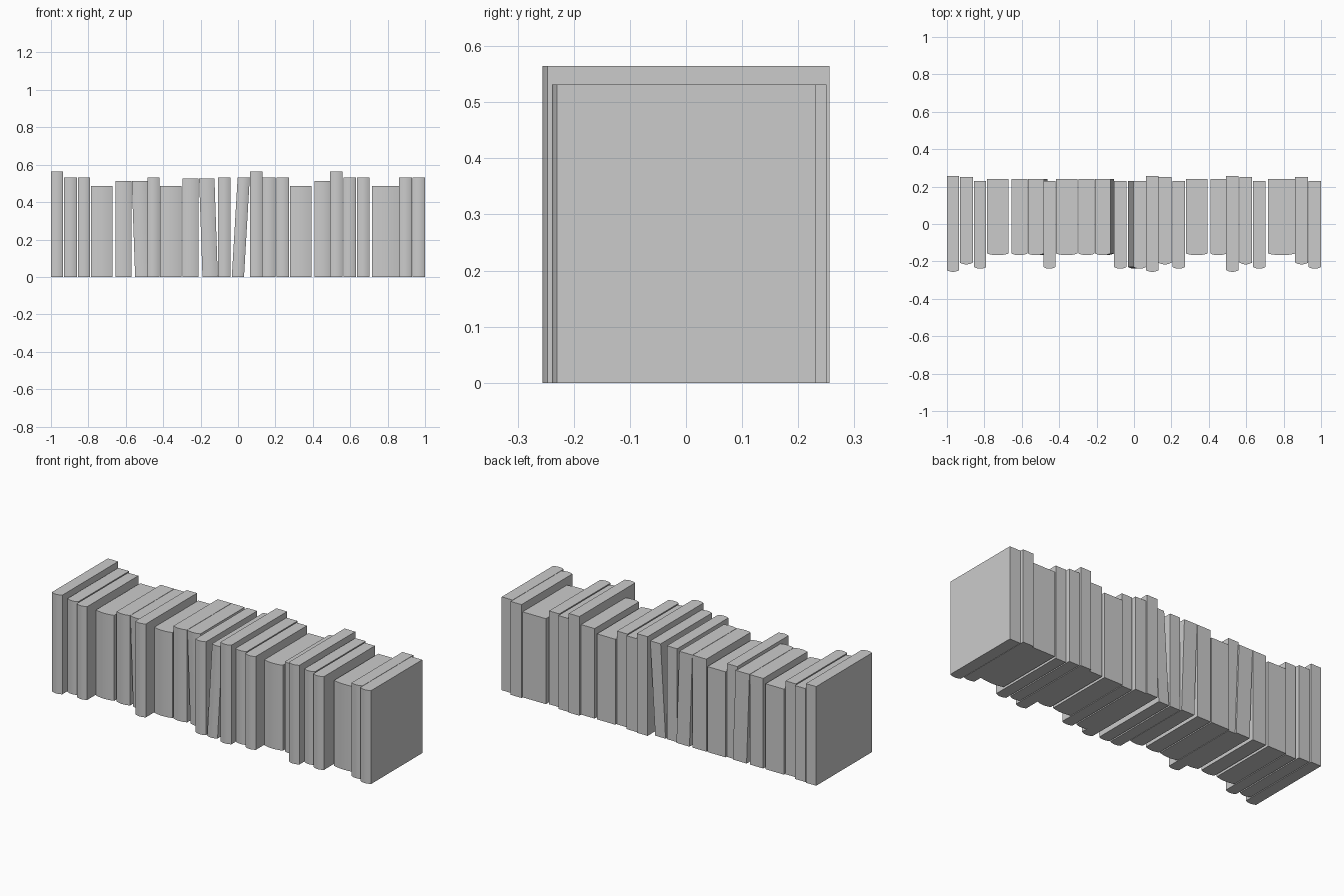
import bpy, bmesh, math

if "Cube" in bpy.data.objects:
    bpy.data.objects.remove(bpy.data.objects["Cube"])

# Book formats: height, spine (front) y, back y
FORMATS = {
    "tall":   (0.565, -0.256, 0.256),
    "medium": (0.532, -0.216, 0.25),
    "deep":   (0.532, -0.239, 0.231),
    "short":  (0.487, -0.167, 0.24),
    "thick":  (0.513, -0.167, 0.24),
    "plain":  (0.527, -0.167, 0.24),
}


def book(name, kind, x0, x1, lean=0.0):
    """Solid book with a gently rounded spine; lean shifts its top along x."""
    h, yf, yb = FORMATS[kind]
    bulge, n = 0.009, 8
    outline = [(x1, yb), (x0, yb)]
    for i in range(n + 1):
        t = i / n
        u = 2 * t - 1
        outline.append((x0 + (x1 - x0) * t, yf + bulge * u * u))
    bm = bmesh.new()
    low = [bm.verts.new((x, y, 0)) for x, y in outline]
    top = [bm.verts.new((x + lean, y, h)) for x, y in outline]
    bm.faces.new(low[::-1])
    bm.faces.new(top)
    m = len(outline)
    for i in range(m):
        j = (i + 1) % m
        bm.faces.new((low[i], low[j], top[j], top[i]))
    bmesh.ops.recalc_face_normals(bm, faces=bm.faces)
    mesh = bpy.data.meshes.new(name)
    bm.to_mesh(mesh)
    bm.free()
    ob = bpy.data.objects.new(name, mesh)
    bpy.context.collection.objects.link(ob)
    bpy.ops.object.select_all(action='DESELECT')
    ob.select_set(True)
    bpy.context.view_layer.objects.active = ob
    bpy.ops.object.shade_smooth_by_angle(angle=math.radians(30))
    return ob


# Row from left to right: format, base left x, base right x, lean of the top
ROW = [
    ("tall", -1.0, -0.935), ("medium", -0.93, -0.862), ("deep", -0.855, -0.79),
    ("short", -0.785, -0.67), ("thick", -0.655, -0.57),
    ("thick", -0.55, -0.463, -0.018),
    ("deep", -0.485, -0.42), ("short", -0.417, -0.303), ("plain", -0.296, -0.21),
    ("plain", -0.19, -0.108, -0.018),
    ("deep", -0.106, -0.041),
    ("deep", -0.033, 0.032, 0.031),
    ("tall", 0.063, 0.131), ("medium", 0.131, 0.2), ("deep", 0.207, 0.273),
    ("short", 0.277, 0.393), ("thick", 0.408, 0.494),
    ("tall", 0.493, 0.56), ("medium", 0.565, 0.63), ("deep", 0.637, 0.702),
    ("short", 0.716, 0.862), ("medium", 0.862, 0.93), ("deep", 0.932, 1.0),
]
for i, spec in enumerate(ROW):
    book(f"book_{i + 1:02d}", *spec)
